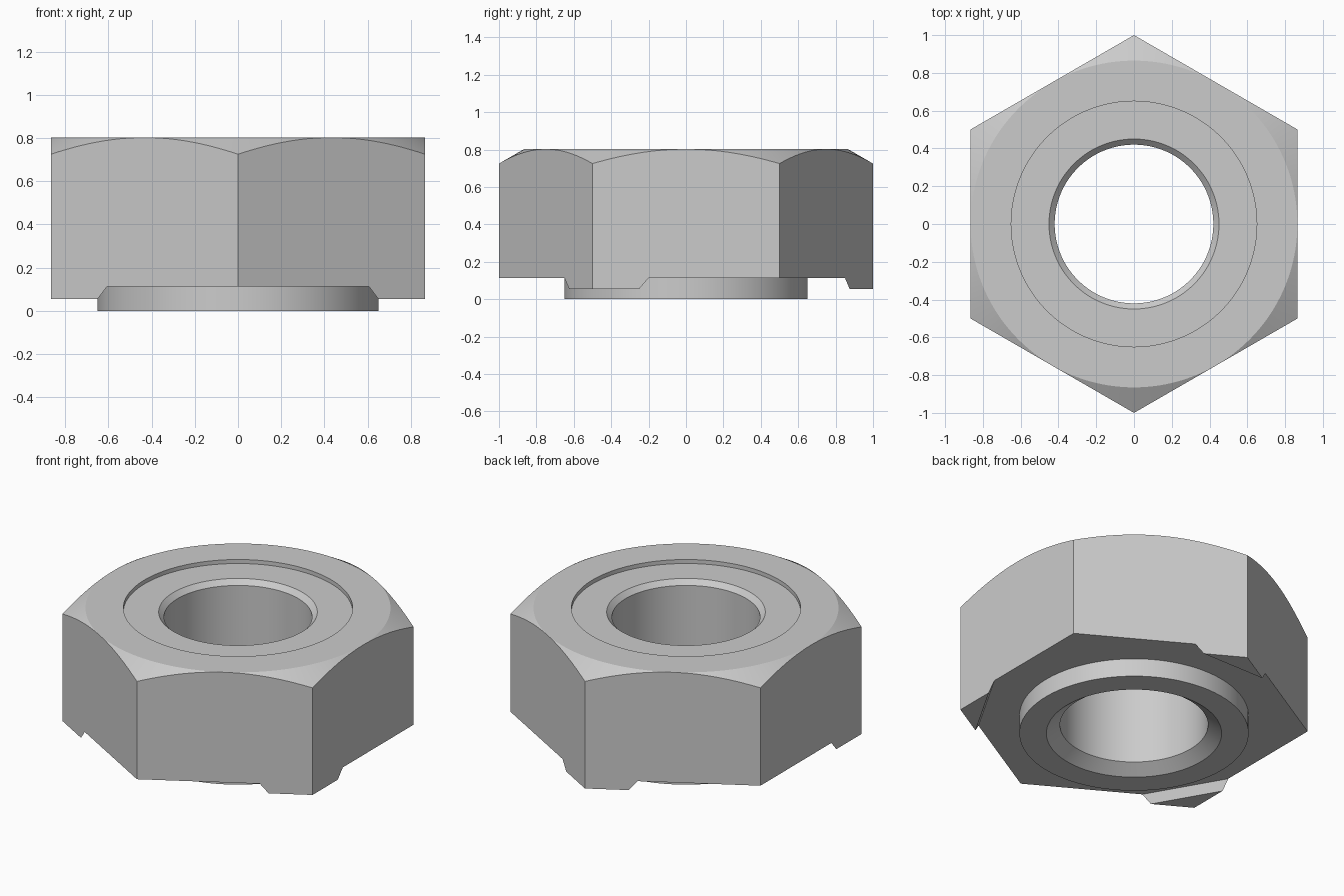
import bpy, bmesh, math
from mathutils import Matrix

if "Cube" in bpy.data.objects:
    bpy.data.objects.remove(bpy.data.objects["Cube"])

TOP, BASE, FOOT = 0.803, 0.113, 0.055
SLOPE = math.tan(math.radians(30))


def make_object(name, bm):
    bmesh.ops.recalc_face_normals(bm, faces=bm.faces)
    mesh = bpy.data.meshes.new(name)
    bm.to_mesh(mesh)
    bm.free()
    obj = bpy.data.objects.new(name, mesh)
    bpy.context.collection.objects.link(obj)
    return obj


def revolve(name, profile, steps=192):
    bm = bmesh.new()
    rings = [[bm.verts.new((r * math.cos(a), r * math.sin(a), z)) for r, z in profile]
             for a in (2 * math.pi * i / steps for i in range(steps))]
    n = len(profile)
    for i in range(steps):
        a, b = rings[i], rings[(i + 1) % steps]
        for j in range(n):
            k = (j + 1) % n
            bm.faces.new((a[j], b[j], b[k], a[k]))
    return make_object(name, bm)


def foot(name, angle):
    # sloped inner side, pushed up into the body and out past the hexagon
    section = [(0.875, FOOT), (1.1, FOOT), (1.1, 0.3), (0.77, 0.3)]
    bm = bmesh.new()
    face = bm.faces.new([bm.verts.new((d, -0.36, z)) for d, z in section])
    geom = bmesh.ops.extrude_face_region(bm, geom=[face])["geom"]
    verts = [v for v in geom if isinstance(v, bmesh.types.BMVert)]
    bmesh.ops.translate(bm, verts=verts, vec=(0, 0.72, 0))
    bm.transform(Matrix.Rotation(math.radians(angle), 4, "Z"))
    return make_object(name, bm)


def boolean(obj, tool, operation):
    mod = obj.modifiers.new(operation.title(), "BOOLEAN")
    mod.operation, mod.solver, mod.object = operation, "EXACT", tool
    bpy.context.view_layer.objects.active = obj
    bpy.ops.object.modifier_apply(modifier=mod.name)
    bpy.data.objects.remove(tool)


# Round blank: bore, countersinks, pilot collar, top recess and conical chamfer
nut = revolve("weld_nut", [
    (0.42, 0.055), (0.497, 0), (0.65, 0), (0.65, BASE), (1.3, BASE),
    (1.3, TOP - (1.3 - 0.865) * SLOPE), (0.865, TOP), (0.65, TOP),
    (0.65, TOP - 0.025), (0.45, TOP - 0.025), (0.42, TOP - 0.055)])

# Welding feet on alternate corners
for i in range(3):
    boolean(nut, foot(f"foot_{i}", 90 + 120 * i), "UNION")

# Trim the blank to the hexagon
bm = bmesh.new()
bmesh.ops.create_cone(bm, cap_ends=True, segments=6, radius1=1, radius2=1, depth=3)
boolean(nut, make_object("hexagon", bm), "INTERSECT")

nut.select_set(True)
bpy.context.view_layer.objects.active = nut
bpy.ops.object.shade_smooth_by_angle(angle=math.radians(20))
